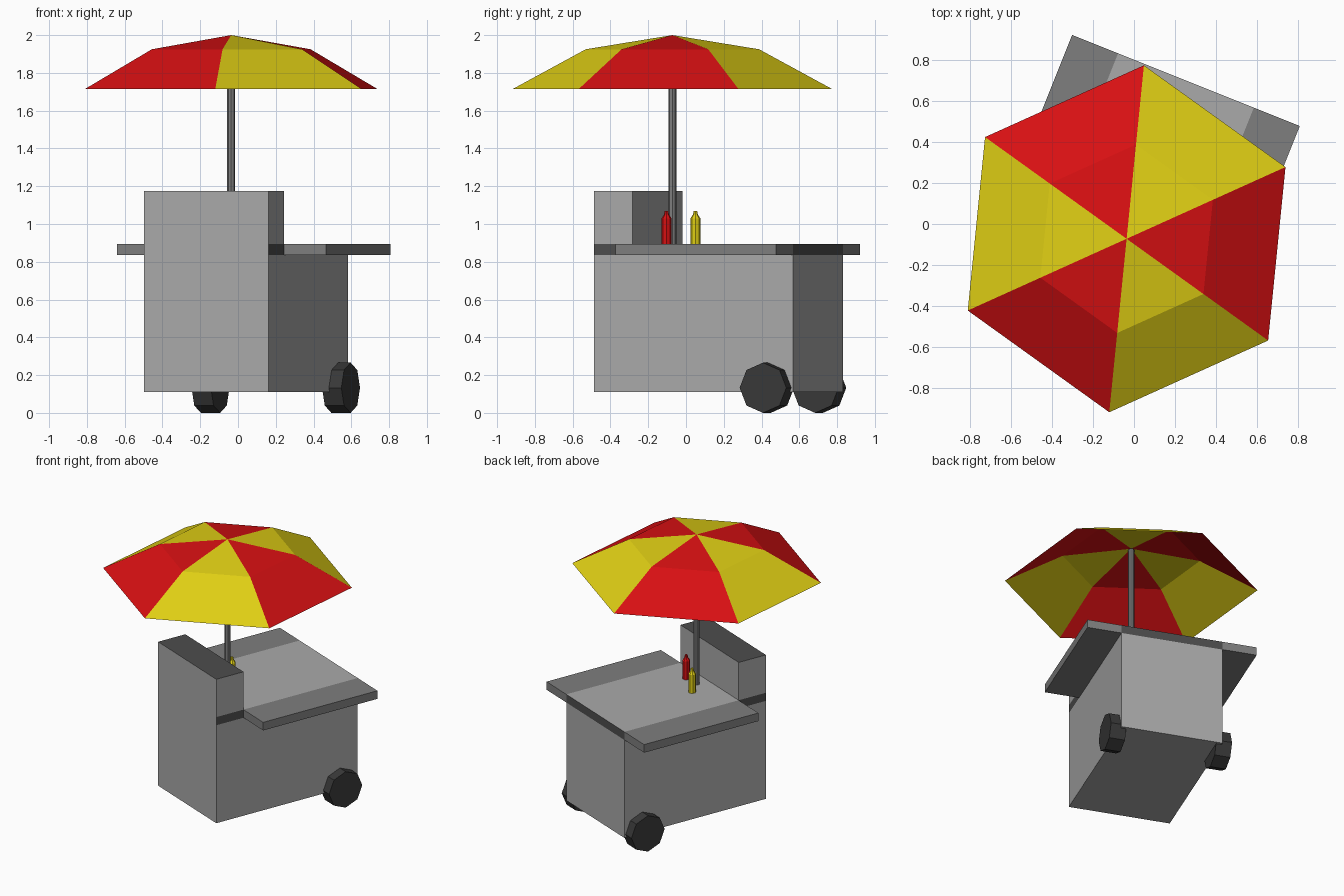
import bpy, bmesh, math
from mathutils import Matrix, Vector

if "Cube" in bpy.data.objects:
    bpy.data.objects.remove(bpy.data.objects["Cube"])

def mat(name, r, g, b):
    m = bpy.data.materials.new(name)
    m.diffuse_color = (r, g, b, 1)
    m.use_nodes = True
    m.node_tree.nodes["Principled BSDF"].inputs["Base Color"].default_value = m.diffuse_color
    return m

LIGHT = mat("light steel", 0.40, 0.40, 0.40)
MID = mat("mid steel", 0.21, 0.21, 0.21)
DARK = mat("dark trim", 0.075, 0.075, 0.075)
TYRE = mat("tyre black", 0.04, 0.04, 0.04)
RED = mat("red", 0.68, 0.005, 0.006)
YELLOW = mat("yellow", 0.74, 0.62, 0.007)

# The cart is turned about z; parts are laid out in its own frame
CART = Matrix.Translation((0.0425, 0.1725, 0)) @ Matrix.Rotation(math.radians(-21.8), 4, 'Z')
W, L = 0.356, 0.567          # half width, half length
BOX_BACK = -L + 0.218        # rear of the raised front box

def finish(name, bm, mats, matrix=CART):
    bmesh.ops.recalc_face_normals(bm, faces=bm.faces)
    me = bpy.data.meshes.new(name)
    bm.to_mesh(me)
    bm.free()
    for m in mats:
        me.materials.append(m)
    ob = bpy.data.objects.new(name, me)
    ob.matrix_world = matrix
    bpy.context.collection.objects.link(ob)
    return ob

def box(name, lo, hi, mats, rule=None):
    bm = bmesh.new()
    bmesh.ops.create_cube(bm, size=1)
    for v in bm.verts:
        v.co = Vector([lo[i] + (v.co[i] + 0.5) * (hi[i] - lo[i]) for i in range(3)])
    bm.normal_update()
    if rule:
        for f in bm.faces:
            f.material_index = rule(f.normal)
    return finish(name, bm, mats)

def lathe(name, profile, sides, mats, matrix, phase=0.0, cap=True, alternate=False):
    """Rings of (radius, z); a zero radius makes a single tip point."""
    bm = bmesh.new()
    rings = []
    for r, z in profile:
        n = sides if r > 0 else 1
        rings.append([bm.verts.new((r * math.cos(phase + math.tau * k / sides),
                                    r * math.sin(phase + math.tau * k / sides), z)) for k in range(n)])
    for a, b in zip(rings, rings[1:]):
        for k in range(sides):
            j = (k + 1) % sides
            quad = [a[k % len(a)], a[j % len(a)], b[j % len(b)], b[k % len(b)]]
            f = bm.faces.new(list(dict.fromkeys(quad)))
            f.material_index = k % 2 if alternate else 0
    if cap:
        for ring in (rings[0], rings[-1]):
            if len(ring) > 2:
                bm.faces.new(ring)
    return finish(name, bm, mats, matrix)

# Cabinet, trim layer (dark on sides and back, light on top and front), raised box
box("cabinet", (-W, -L, 0.11), (W, L, 0.835), [LIGHT])
box("counter", (-W, -L, 0.835), (W, L, 0.895), [LIGHT, DARK],
    lambda n: 1 if abs(n.x) > 0.5 or n.y > 0.5 else 0)
box("raised_box", (-W, -L, 0.895), (W, BOX_BACK, 1.175), [LIGHT, DARK],
    lambda n: 1 if n.z > 0.5 else 0)

# Side shelves and wheels
for side, s in (("left", -1), ("right", 1)):
    x0, x1 = sorted((s * W, s * 0.597))
    box(side + "_shelf", (x0, BOX_BACK, 0.835), (x1, L, 0.895), [MID])
    axle = CART @ Matrix.Translation((s * 0.372, 0.424, 0.133)) @ Matrix.Rotation(math.pi / 2, 4, 'Y')
    lathe(side + "_wheel", [(0.133, -0.055), (0.133, 0.055)], 8, [TYRE], axle)

# Umbrella and its pole
POLE = Matrix.Translation((-0.036, -0.072, 0))
lathe("umbrella_pole", [(0.021, 0.89), (0.021, 1.99)], 8, [MID], POLE)
lathe("umbrella_canopy", [(0.849, 1.715), (0.461, 1.925), (0, 2.0)], 6, [YELLOW, RED], POLE,
      phase=math.radians(24.3), cap=False, alternate=True)

# Sauce bottles
for name, m, x, y in (("red_bottle", RED, 0.07, -0.103), ("yellow_bottle", YELLOW, -0.085, 0.05)):
    lathe(name, [(0.026, 0.893), (0.026, 1.03), (0.013, 1.05), (0.009, 1.07)], 8, [m],
          Matrix.Translation((x, y, 0)))
